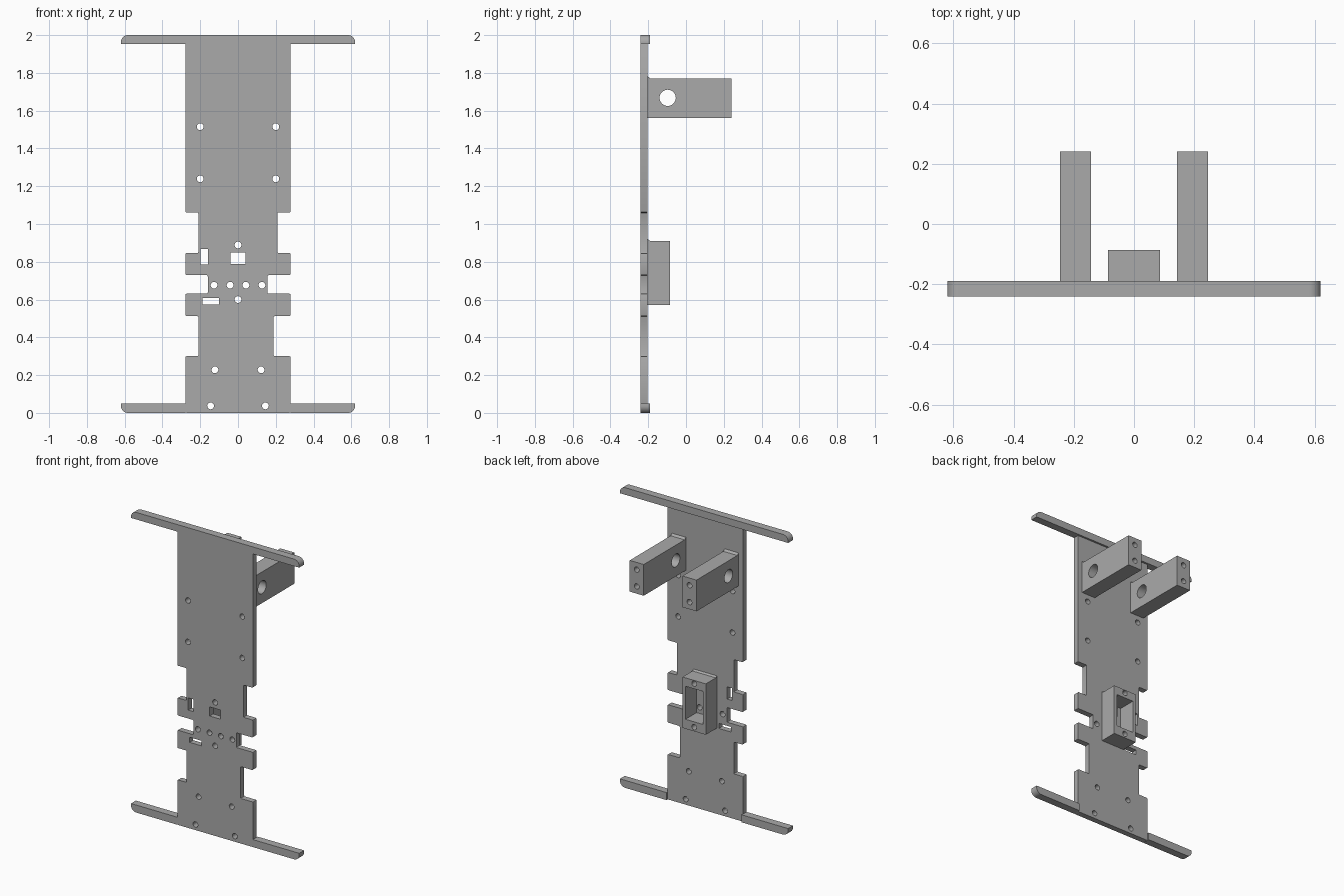
import bpy, bmesh, math
from mathutils import Vector

if "Cube" in bpy.data.objects:
    bpy.data.objects.remove(bpy.data.objects["Cube"])

FRONT, BACK = -0.241, -0.203      # plate faces
RAIL_BACK, REAR = -0.19, 0.241

grey = bpy.data.materials.new("plain grey")
grey.diffuse_color = (0.4, 0.4, 0.4, 1)
grey.use_nodes = True
grey.node_tree.nodes["Principled BSDF"].inputs["Base Color"].default_value = grey.diffuse_color


def prism(name, pts, a, b, axis="y", rounding=0):
    """Extrude a 2D outline from a to b along y (points are x,z) or x (points are y,z)."""
    def co(p, d):
        return (p[0], d, p[1]) if axis == "y" else (d, p[0], p[1])
    bm = bmesh.new()
    f = bm.faces.new([bm.verts.new(co(p, a)) for p in pts])
    ext = bmesh.ops.extrude_face_region(bm, geom=[f])
    vec = (0, b - a, 0) if axis == "y" else (b - a, 0, 0)
    bmesh.ops.translate(bm, vec=vec, verts=[g for g in ext["geom"] if isinstance(g, bmesh.types.BMVert)])
    if rounding:
        d = Vector(vec).normalized()
        edges = [e for e in bm.edges if abs((e.verts[0].co - e.verts[1].co).normalized().dot(d)) > 0.99]
        bmesh.ops.bevel(bm, geom=edges, offset=rounding, segments=2, profile=0.5, affect="EDGES")
    bmesh.ops.recalc_face_normals(bm, faces=bm.faces)
    mesh = bpy.data.meshes.new(name)
    bm.to_mesh(mesh)
    bm.free()
    ob = bpy.data.objects.new(name, mesh)
    bpy.context.collection.objects.link(ob)
    mesh.materials.append(grey)
    return ob


def rect(x0, x1, z0, z1):
    return [(x0, z0), (x1, z0), (x1, z1), (x0, z1)]


def circle(cx, cz, r, n=24):
    return [(cx + r * math.cos(2 * math.pi * i / n), cz + r * math.sin(2 * math.pi * i / n)) for i in range(n)]


def cut(ob, cutters):
    """Subtract each cutter, then remove it."""
    for c in cutters:
        m = ob.modifiers.new("cut", "BOOLEAN")
        m.operation, m.solver, m.object = "DIFFERENCE", "EXACT", c
        bpy.context.view_layer.objects.active = ob
        bpy.ops.object.modifier_apply(modifier=m.name)
        bpy.data.objects.remove(c, do_unlink=True)


def smooth(ob):
    bpy.ops.object.select_all(action="DESELECT")
    ob.select_set(True)
    bpy.context.view_layer.objects.active = ob
    bpy.ops.object.shade_smooth_by_angle(angle=math.radians(30))


# Base plate with side notches: (z bottom, z top, left depth x, right depth x)
notches = [(0.30, 0.512, -0.21, 0.188), (0.631, 0.729, -0.16, 0.156), (0.846, 1.061, -0.21, 0.209)]
right, left = [(0.278, 0)], [(-0.278, 0)]
for z0, z1, xl, xr in notches:
    right += [(0.278, z0), (xr, z0), (xr, z1), (0.278, z1)]
    left += [(-0.278, z0), (xl, z0), (xl, z1), (-0.278, z1)]
right.append((0.278, 1.97))
left.append((-0.278, 1.97))
plate = prism("base_plate", right + left[::-1], FRONT, BACK, rounding=0.006)

# Screw holes and slots through the plate
holes = [(s * x, z) for x, z in [(0.2, 1.515), (0.2, 1.239), (0.127, 0.676), (0.042, 0.676),
                                 (0.122, 0.228), (0.145, 0.037)] for s in (-1, 1)]
box_screws = [(0, 0.889), (0, 0.6)]
slots = [(-0.198, -0.16, 0.785, 0.867), (-0.04, 0.04, 0.788, 0.849), (-0.188, -0.10, 0.573, 0.607)]
cut(plate, [prism("cutter", circle(x, z, 0.018), -0.4, 0) for x, z in holes + box_screws]
    + [prism("cutter", rect(*s), -0.4, 0) for s in slots])
smooth(plate)


# Cross rails with rounded outer corners
def corner(sx, top):
    r, pts = 0.038, []
    for i in range(9):
        a = math.pi / 2 * i / 8
        x, z = sx * (0.62 - r + r * math.cos(a)), r - r * math.sin(a)
        pts.append((x, 2 - z if top else z))
    return pts


top_rail = prism("top_rail", [(-0.62, 1.953), (0.62, 1.953)] + corner(1, True) + corner(-1, True)[::-1],
                 FRONT, RAIL_BACK)
smooth(top_rail)
for side, s in (("left", -1), ("right", 1)):
    foot = prism(side + "_bottom_rail", [(s * 0.277, 0.0), (s * 0.277, 0.05), (s * 0.62, 0.05)] + corner(s, False),
                 FRONT, RAIL_BACK)
    smooth(foot)

# Two rear arms with a cross hole, end screw holes and a small lip where they meet the plate
for side, s in (("left", -1), ("right", 1)):
    profile = [(BACK, 1.562), (REAR, 1.562), (REAR, 1.77), (BACK + 0.014, 1.77), (BACK, 1.782)]
    arm = prism(side + "_arm", profile, s * 0.143, s * 0.246, axis="x")
    cut(arm, [prism("cutter", circle(-0.097, 1.668, 0.043, 32), -0.4, 0.4, axis="x")]
        + [prism("cutter", circle(s * 0.1945, z, 0.018), 0.12, 0.4) for z in (1.61, 1.722)])
    smooth(arm)

# Open-backed housing with a pocket and screw holes
profile = [(BACK, 0.572), (-0.086, 0.572), (-0.086, 0.911), (BACK + 0.012, 0.911), (BACK, 0.92)]
housing = prism("housing", profile, -0.086, 0.086, axis="x")
cut(housing, [prism("cutter", rect(-0.064, 0.064, 0.635, 0.855), -0.4, 0.2)]
    + [prism("cutter", circle(x, z, 0.018), -0.4, 0.2) for x, z in box_screws])
smooth(housing)
